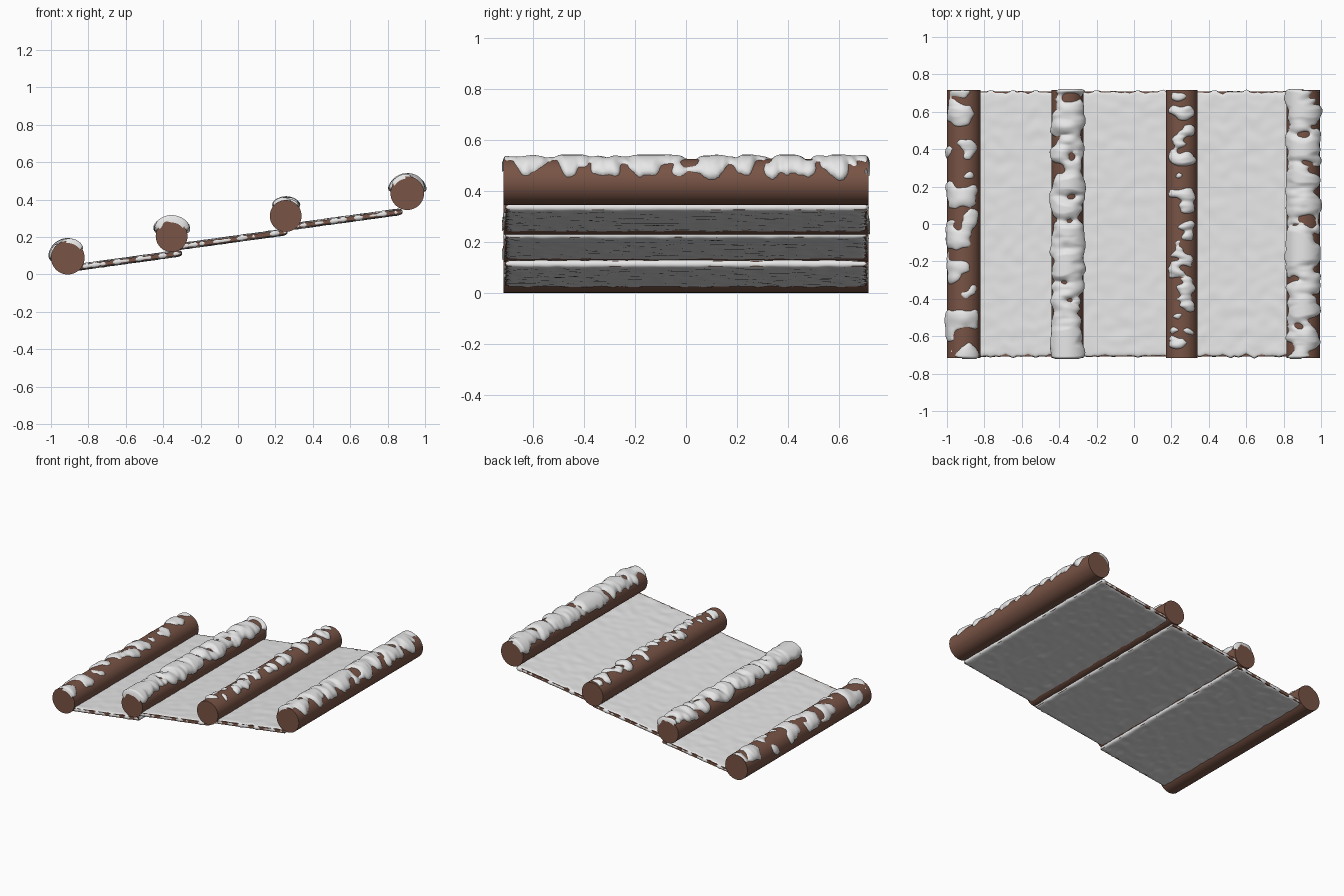
import bpy, bmesh, math
from mathutils import Vector, Matrix, noise

if "Cube" in bpy.data.objects:
    bpy.data.objects.remove(bpy.data.objects["Cube"])


def material(name, rgb):
    m = bpy.data.materials.new(name)
    m.diffuse_color = (*rgb, 1)
    m.use_nodes = True
    m.node_tree.nodes["Principled BSDF"].inputs["Base Color"].default_value = m.diffuse_color
    return m


WOOD = material("brown wood", (0.19, 0.088, 0.06))
SNOW = material("white snow", (0.80, 0.80, 0.80))


def finish(name, bm, mat, angle=None):
    bmesh.ops.recalc_face_normals(bm, faces=bm.faces)
    me = bpy.data.meshes.new(name)
    bm.to_mesh(me)
    bm.free()
    me.materials.append(mat)
    ob = bpy.data.objects.new(name, me)
    bpy.context.collection.objects.link(ob)
    if angle:
        bpy.ops.object.select_all(action='DESELECT')
        ob.select_set(True)
        bpy.context.view_layer.objects.active = ob
        bpy.ops.object.shade_smooth_by_angle(angle=math.radians(angle))
    return ob


def nz(x, y, z=0.0):
    return noise.noise(Vector((x, y, z)))


def log(name, x, z, r):
    bm = bmesh.new()
    bmesh.ops.create_cone(bm, cap_ends=True, segments=40, radius1=r, radius2=r, depth=1.435)
    bmesh.ops.transform(bm, verts=bm.verts, matrix=Matrix.Translation((x, 0, z)) @ Matrix.Rotation(math.pi / 2, 4, 'X'))
    finish(name, bm, WOOD, 40)


def log_snow(name, x, z, r, cover, thick, spread, lean, freq, seed):
    """Lumpy snow wrapped over the top of a log; bare patches are cut away."""
    bm = bmesh.new()
    ny, na, half = 300, 36, 0.722
    rows = []
    for i in range(ny + 1):
        y = -half + 2 * half * i / ny
        end = max(0, (abs(y) - half + 0.02) / 0.02)
        row = []
        for j in range(na + 1):
            a = (-1 + 2 * j / na) * 1.85
            off = (a - lean) / spread
            f = (cover + 1.5 * nz(y * freq, a * 0.7, seed) + 0.5 * nz(y * freq * 2, a * 1.5, seed + 7)
                 - abs(off) ** 4 - 1.2 * end ** 3)
            t = thick * min(1.15, math.sqrt(f * 1.4)) if f > 0 else max(-0.012, f * 0.08)
            row.append(bm.verts.new((x + (r + t) * math.sin(a), y, z + (r + t) * math.cos(a))))
        rows.append(row)
    for i in range(ny):
        for j in range(na):
            q = (rows[i][j], rows[i + 1][j], rows[i + 1][j + 1], rows[i][j + 1])
            if any(math.hypot(v.co.x - x, v.co.z - z) > r - 0.001 for v in q):
                bm.faces.new(q)
    bmesh.ops.delete(bm, geom=[v for v in bm.verts if not v.link_faces], context='VERTS')
    finish(name, bm, SNOW, 80)


SLOPE = math.atan(0.137)


def tread(i, x, z, half_len):
    place = Matrix.Translation((x, 0, z)) @ Matrix.Rotation(-SLOPE, 4, 'Y')
    # wooden board
    bm = bmesh.new()
    bmesh.ops.create_cube(bm, size=1)
    bmesh.ops.transform(bm, verts=bm.verts, matrix=place @ Matrix.Diagonal((2 * half_len - 0.01, 1.416, 0.022, 1)))
    finish(f"tread_board_{i}", bm, WOOD)
    # pillow of snow around the board, with a ragged rim
    bm = bmesh.new()
    nx, ny = 44, 110
    sides = []
    for s in (1, -1):
        grid = []
        for a in range(nx + 1):
            u = math.sin(math.pi / 2 * (2 * a / nx - 1))
            col = []
            for b in range(ny + 1):
                w = 2 * b / ny - 1
                v = math.copysign(1 - (1 - abs(w)) ** 1.6, w)
                hx = half_len + 0.006 * nz(v * 9, u * 2, i * 5)
                hy = 0.709 + 0.018 * nz(u * 7, v, i * 5 + 2)
                rim = max(0, 1 - abs(u) ** 40) ** 0.5 * max(0, 1 - abs(v) ** 90) ** 0.5
                h = 0.0165 * rim + 0.0035 * rim * nz(u * 5, v * 12, i * 3 + s)
                col.append(bm.verts.new(place @ Vector((u * hx, v * hy, s * h))))
            grid.append(col)
        for a in range(nx):
            for b in range(ny):
                bm.faces.new((grid[a][b], grid[a + 1][b], grid[a + 1][b + 1], grid[a][b + 1]))
    bmesh.ops.remove_doubles(bm, verts=bm.verts, dist=0.0001)
    finish(f"tread_snow_{i}", bm, SNOW, 80)


# logs: x, z, radius, snow cover, thickness, spread, lean, frequency
LOGS = [
    (-0.910, 0.090, 0.090, 0.30, 0.013, 1.35, -0.30, 11),
    (-0.355, 0.205, 0.085, 0.75, 0.024, 1.20, 0.0, 13),
    (0.255, 0.313, 0.085, 0.05, 0.018, 1.00, 0.0, 16),
    (0.905, 0.435, 0.090, 0.75, 0.015, 1.30, 0.0, 14),
]
for n, (x, z, r, cover, thick, spread, lean, freq) in enumerate(LOGS, 1):
    log(f"log_{n}", x, z, r)
    log_snow(f"log_snow_{n}", x, z, r, cover, thick, spread, lean, freq, n * 3.7)

# sloping treads between the logs
for n, (x, z, h) in enumerate([(-0.585, 0.076, 0.285), (-0.045, 0.186, 0.31), (0.580, 0.296, 0.30)], 1):
    tread(n, x, z, h)
